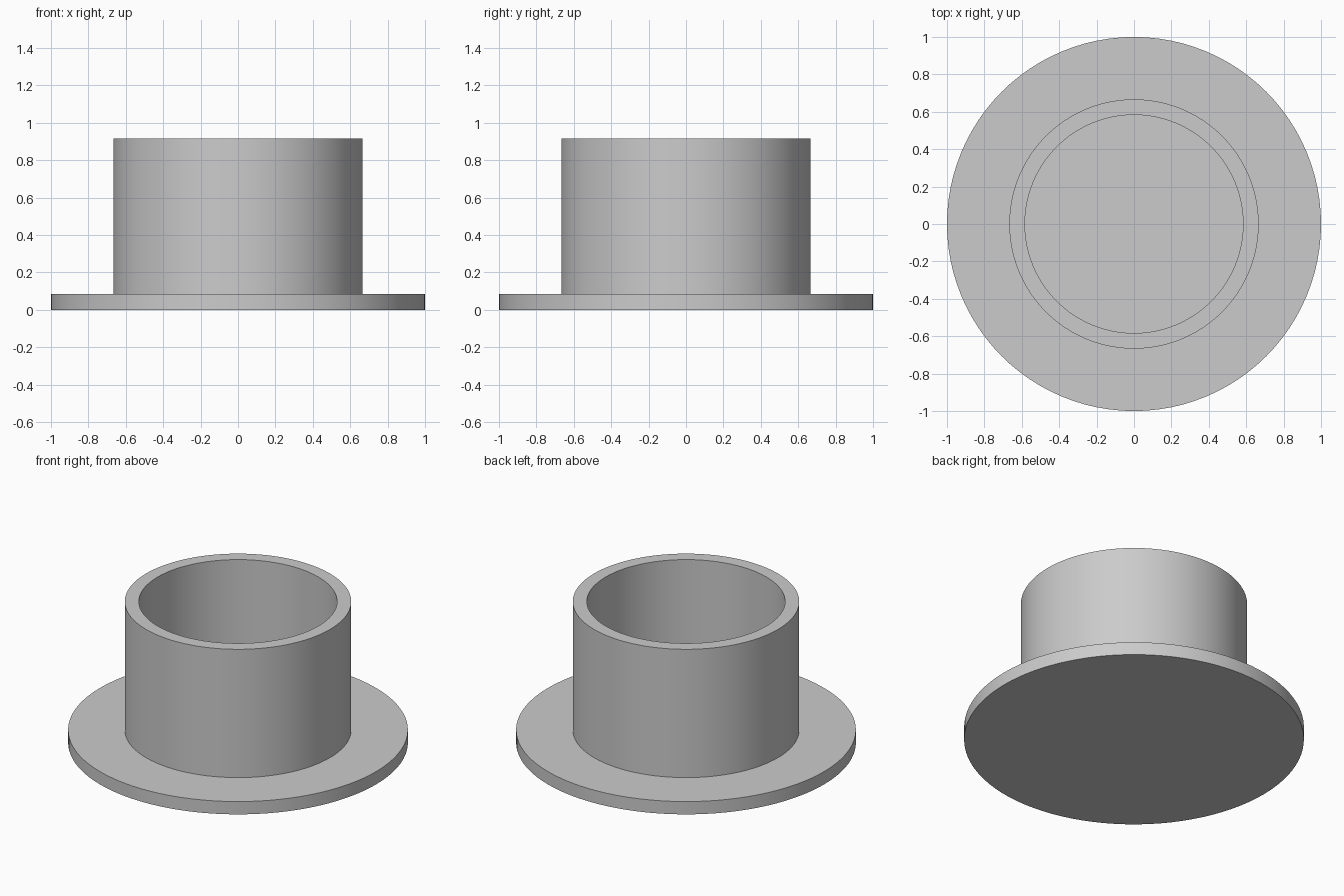
import bpy
import bmesh
import math
from mathutils import Matrix, Vector

cube = bpy.data.objects.get("Cube")
if cube:
    bpy.data.objects.remove(cube, do_unlink=True)

# Proportions: everything is a multiple of one wall thickness
SEGMENTS = 96
WALL = 1 / 12
FLANGE_RADIUS = 1.0
TUBE_RADIUS = 8 * WALL
BORE_RADIUS = TUBE_RADIUS - WALL
HEIGHT = 11 * WALL

grey = bpy.data.materials.new("light_grey")
grey.use_nodes = True
colour = (0.6, 0.6, 0.6, 1.0)
grey.diffuse_color = colour
grey.node_tree.nodes["Principled BSDF"].inputs["Base Color"].default_value = colour


def lathe(name, profile, material):
    """Spin a (radius, height) profile round z; the axis ends become closed discs."""
    bm = bmesh.new()
    rings = []
    for radius, z in profile:
        ring = bmesh.ops.create_circle(
            bm, segments=SEGMENTS, radius=radius, cap_ends=False,
            matrix=Matrix.Translation(Vector((0, 0, z))))["verts"]
        rings.append(ring)
    for low, high in zip(rings, rings[1:]):
        for i in range(SEGMENTS):
            j = (i + 1) % SEGMENTS
            bm.faces.new((low[i], low[j], high[j], high[i]))
    bm.faces.new(rings[0])
    bm.faces.new(rings[-1])
    bmesh.ops.recalc_face_normals(bm, faces=bm.faces[:])
    mesh = bpy.data.meshes.new(name)
    bm.to_mesh(mesh)
    bm.free()
    mesh.materials.append(material)
    obj = bpy.data.objects.new(name, mesh)
    bpy.context.collection.objects.link(obj)
    return obj


# Flanged cup: solid base disc, upright tube wall and blind bore
cup = lathe("flanged_cup", [
    (FLANGE_RADIUS, 0),
    (FLANGE_RADIUS, WALL),
    (TUBE_RADIUS, WALL),
    (TUBE_RADIUS, HEIGHT),
    (BORE_RADIUS, HEIGHT),
    (BORE_RADIUS, WALL),
], grey)

# Smooth round walls, crisp rims
bpy.ops.object.select_all(action="DESELECT")
cup.select_set(True)
bpy.context.view_layer.objects.active = cup
bpy.ops.object.shade_smooth_by_angle(angle=math.radians(30))
